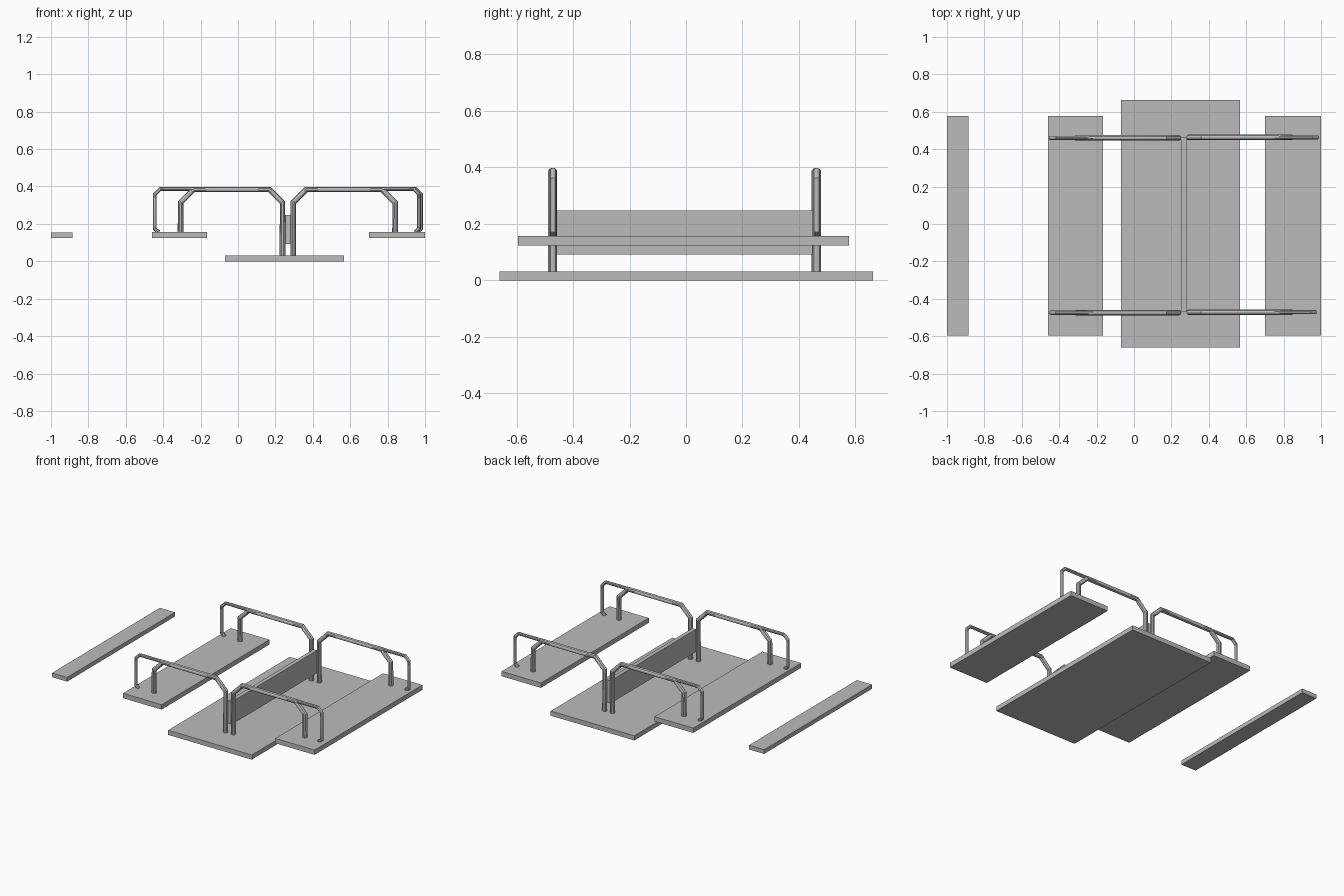
import bpy

if "Cube" in bpy.data.objects:
    bpy.data.objects.remove(bpy.data.objects["Cube"])

grey = bpy.data.materials.new("light grey")
grey.diffuse_color = (0.5, 0.5, 0.5, 1)
grey.use_nodes = True
grey.node_tree.nodes["Principled BSDF"].inputs["Base Color"].default_value = grey.diffuse_color


def board(name, x0, x1, y0, y1, z0, z1):
    bpy.ops.mesh.primitive_cube_add(size=1, location=((x0 + x1) / 2, (y0 + y1) / 2, (z0 + z1) / 2))
    o = bpy.context.object
    o.name = name
    o.scale = (x1 - x0, y1 - y0, z1 - z0)
    bpy.ops.object.transform_apply(location=False, rotation=False, scale=True)
    o.data.materials.append(grey)


def tube(name, pts, y, radius):
    # round tube swept along an x-z path at a given y
    cu = bpy.data.curves.new(name, 'CURVE')
    cu.dimensions = '3D'
    cu.bevel_depth = radius
    cu.bevel_resolution = 3
    cu.use_fill_caps = True
    sp = cu.splines.new('POLY')
    sp.points.add(len(pts) - 1)
    for p, (x, z) in zip(sp.points, pts):
        p.co = (x, y, z, 1)
    o = bpy.data.objects.new(name, cu)
    bpy.context.collection.objects.link(o)
    bpy.ops.object.select_all(action='DESELECT')
    o.select_set(True)
    bpy.context.view_layer.objects.active = o
    bpy.ops.object.convert(target='MESH')
    o = bpy.context.object
    o.data.materials.clear()
    o.data.materials.append(grey)
    bpy.ops.object.shade_smooth_by_angle()


# flat boards
board("base_board", -0.07, 0.567, -0.66, 0.662, 0, 0.032)
board("left_seat", -0.46, -0.165, -0.595, 0.578, 0.124, 0.157)
board("right_seat", 0.70, 1.0, -0.595, 0.578, 0.124, 0.157)
board("loose_plank", -1.0, -0.885, -0.595, 0.578, 0.124, 0.153)
board("centre_panel", 0.252, 0.280, -0.47, 0.462, 0.092, 0.247)

# tubular frames: thick arch plus thin outer brace, front and back
for end, y, dx in (("front", -0.474, 0.0), ("back", 0.46, 0.01)):
    tube(end + "_left_arch", [(-0.307, 0.15), (-0.307, 0.315), (-0.237, 0.384), (0.168, 0.384),
                              (0.238, 0.314), (0.238, 0.025)], y, 0.0155)
    tube(end + "_right_arch", [(0.295, 0.025), (0.295, 0.314), (0.365, 0.384), (0.77, 0.384),
                               (0.84, 0.314), (0.84, 0.15)], y + 0.003, 0.0155)
    tube(end + "_left_brace", [(-0.22, 0.387), (-0.415, 0.387), (-0.445, 0.358), (-0.445, 0.175),
                               (-0.432, 0.162), (-0.422, 0.156)], y, 0.0115)
    tube(end + "_right_brace", [(0.75, 0.387), (0.94 + dx, 0.387), (0.968 + dx, 0.358),
                                (0.968 + dx, 0.175), (0.955 + dx, 0.162), (0.945 + dx, 0.156)],
         y + 0.003, 0.0115)
